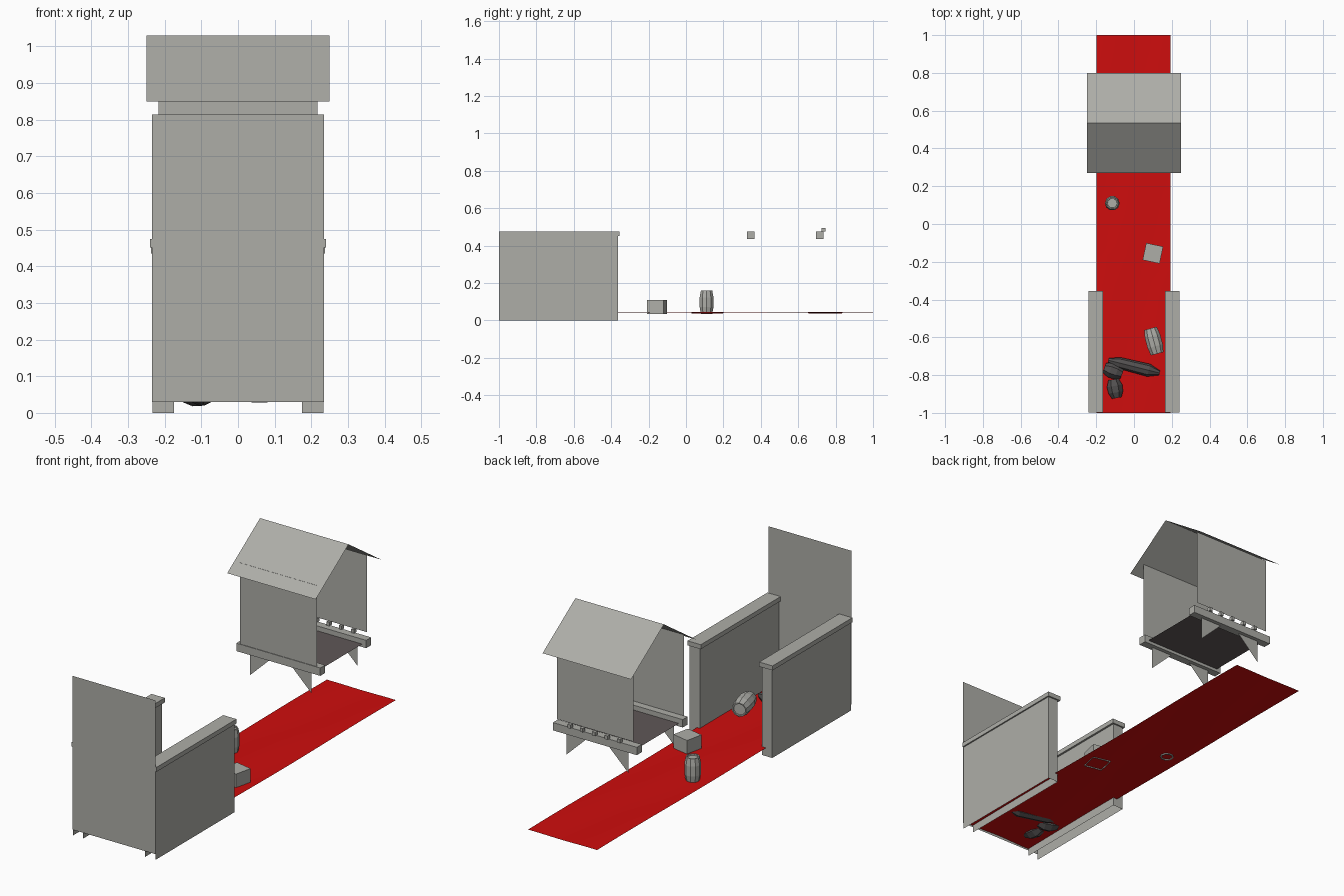
import bpy, bmesh, math
from mathutils import Matrix

if "Cube" in bpy.data.objects:
    bpy.data.objects.remove(bpy.data.objects["Cube"])


def material(name, rgb):
    m = bpy.data.materials.new(name)
    m.diffuse_color = (*rgb, 1)
    m.use_nodes = True
    m.node_tree.nodes["Principled BSDF"].inputs["Base Color"].default_value = m.diffuse_color
    return m


STONE = material("stone_grey", (0.42, 0.42, 0.39))
RED = material("carpet_red", (0.62, 0.004, 0.004))
FLOOR = material("dark_brown", (0.115, 0.095, 0.095))
DARK = material("dark_grey", (0.085, 0.08, 0.08))


def finish(name, bm, mat):
    me = bpy.data.meshes.new(name)
    bm.to_mesh(me)
    bm.free()
    me.materials.append(mat)
    ob = bpy.data.objects.new(name, me)
    bpy.context.collection.objects.link(ob)
    return ob


def sheet(name, pts, mat=STONE):
    """Single flat face."""
    bm = bmesh.new()
    bm.faces.new([bm.verts.new(p) for p in pts])
    return finish(name, bm, mat)


def upright(name, x, y, z0, z1):
    """Vertical panel facing the front."""
    return sheet(name, [(-x, y, z0), (x, y, z0), (x, y, z1), (-x, y, z1)])


def box(name, lo, hi, mat=STONE, drop=()):
    """Box between two corners; faces pointing along a drop axis are left open."""
    bm = bmesh.new()
    bmesh.ops.create_cube(bm, size=1)
    for v in bm.verts:
        v.co = [lo[i] + (v.co[i] + 0.5) * (hi[i] - lo[i]) for i in range(3)]
    bm.normal_update()
    gone = [f for f in bm.faces
            if any(f.normal[a] * s > 0.9 for a, s in drop)]
    bmesh.ops.delete(bm, geom=gone, context='FACES_ONLY')
    return finish(name, bm, mat)


def turned(name, profile, sides, place, mat, rim=0.0):
    """Faceted body from (radius, height) rings, with optional recessed ends."""
    bm = bmesh.new()
    rings = [[bm.verts.new((r * math.cos(2 * math.pi * i / sides),
                            r * math.sin(2 * math.pi * i / sides), h))
              for i in range(sides)] for r, h in profile]
    for a, b in zip(rings, rings[1:]):
        for i in range(sides):
            j = (i + 1) % sides
            bm.faces.new((a[i], a[j], b[j], b[i]))
    ends = [bm.faces.new(rings[0][::-1]), bm.faces.new(rings[-1])]
    bm.normal_update()
    if rim:
        for f in ends:
            bmesh.ops.inset_individual(bm, faces=[f], thickness=rim)
            bmesh.ops.inset_individual(bm, faces=[f], thickness=0.001, depth=-0.008)
    ob = finish(name, bm, mat)
    ob.matrix_world = place
    return ob


def lying(x, y, z, angle):
    """Placement with the body's axis laid flat, pointing along angle."""
    return (Matrix.Translation((x, y, z)) @ Matrix.Rotation(math.radians(angle), 4, 'Z')
            @ Matrix.Rotation(math.pi / 2, 4, 'Y'))


# Gently rippled carpet
bm = bmesh.new()
bmesh.ops.create_grid(bm, x_segments=8, y_segments=24, size=1)
for v in bm.verts:
    x, y = v.co.x, v.co.y
    v.co = (x * 0.195 - 0.003, y, 0.041 + 0.003 * math.sin(4 * x + 1.5) * math.sin(5 * y + 1))
carpet = finish("carpet", bm, RED)
for p in carpet.data.polygons:
    p.use_smooth = True

# Tall front panel
upright("front_panel", 0.235, -1.0, 0.03, 0.815)

# Low side walls (open below and at the front) with overhanging caps
for side, s in (("left", -1), ("right", 1)):
    xs = sorted((s * 0.175, s * 0.233))
    box(side + "_wall", (xs[0], -0.999, 0), (xs[1], -0.363, 0.452), drop=((2, -1), (1, -1)))
    xs = sorted((s * 0.165, s * 0.24))
    box(side + "_wall_cap", (xs[0], -0.999, 0.452), (xs[1], -0.355, 0.475))

# Raised hut: beams, panels, floor, brackets
for part, y, out, bottom in (("front", 0.345, -1, 0.475), ("back", 0.715, 1, 0.497)):
    box(part + "_beam", (-0.237, y - 0.02, 0.435), (0.237, y + 0.02, 0.475))
    upright(part + "_hut_panel", 0.217, y + out * 0.017, bottom, 0.89)
    for side, s in (("left", -1), ("right", 1)):
        sheet(f"{part}_{side}_bracket",
              [(s * 0.175, y, 0.435), (s * 0.055, y, 0.435), (s * 0.175, y, 0.32)])
sheet("hut_floor", [(-0.215, 0.345, 0.45), (0.215, 0.345, 0.45),
                    (0.215, 0.715, 0.45), (-0.215, 0.715, 0.45)], FLOOR)

# Small pegs along the back beam
for i in range(5):
    x = -0.14 + 0.07 * i
    box("peg", (x - 0.008, 0.725, 0.475), (x + 0.008, 0.745, 0.494))

# Gabled roof
for part, y in (("front", 0.27), ("back", 0.80)):
    pts = [(-0.25, y, 0.85), (0.25, y, 0.85), (0.25, 0.535, 1.03), (-0.25, 0.535, 1.03)]
    sheet(part + "_roof", pts if part == "front" else pts[::-1])

# Barrels
barrel = [(0.032, -0.062), (0.039, -0.025), (0.039, 0.025), (0.032, 0.062)]
turned("standing_barrel", barrel, 10, Matrix.Translation((-0.115, 0.11, 0.097)), STONE, 0.006)
turned("lying_barrel", [(r * 1.12, h * 1.12) for r, h in barrel], 10,
       lying(0.105, -0.62, 0.088, -75), STONE, 0.006)

# Crate
crate = box("crate", (-0.046, -0.046, 0.035), (0.046, 0.046, 0.11), drop=((2, -1),))
crate.matrix_world = Matrix.Translation((0.1, -0.155, 0)) @ Matrix.Rotation(math.radians(-12), 4, 'Z')

# Dark bundles lying on the carpet
turned("long_bundle", [(0.012, -0.14), (0.03, -0.08), (0.034, 0.08), (0.012, 0.14)], 8,
       lying(0, -0.755, 0.062, -14), DARK)
short = [(0.028, -0.05), (0.042, -0.015), (0.04, 0.02), (0.026, 0.05)]
turned("short_bundle", short, 7, lying(-0.11, -0.778, 0.06, -20), DARK)
turned("short_bundle", short, 7, lying(-0.1, -0.872, 0.06, -80), DARK)
